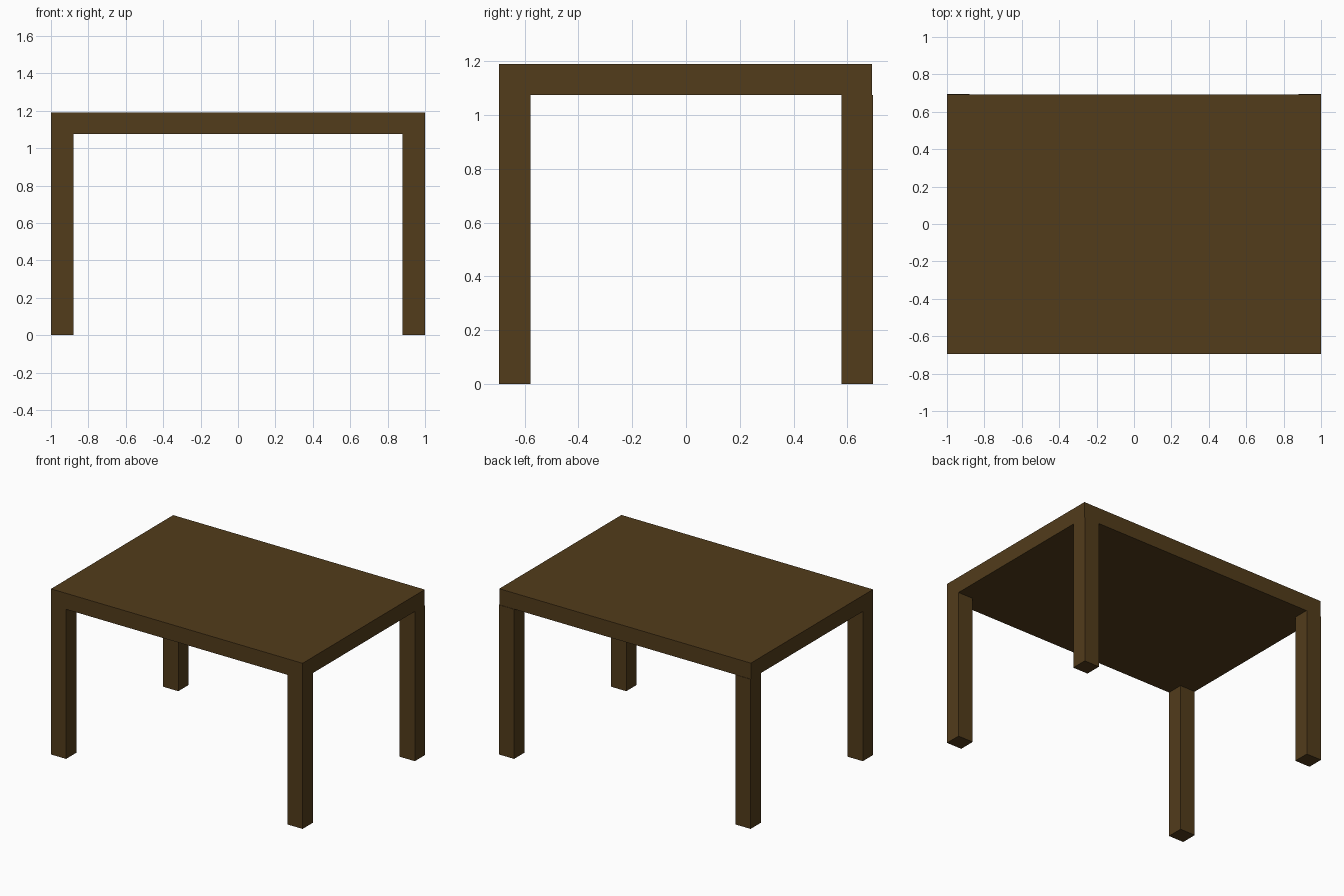
import bpy

if "Cube" in bpy.data.objects:
    bpy.data.objects.remove(bpy.data.objects["Cube"])

HALF_X, HALF_Y = 1.0, 0.695
HEIGHT, UNDERSIDE = 1.19, 1.075
LEG_X, LEG_Y = 0.12, 0.116

wood = bpy.data.materials.new("dark_wood")
wood.diffuse_color = (0.085, 0.045, 0.011, 1.0)
wood.use_nodes = True
wood.node_tree.nodes["Principled BSDF"].inputs["Base Color"].default_value = wood.diffuse_color


def box(name, low, high):
    """Axis-aligned box between two corners."""
    centre = [(a + b) / 2 for a, b in zip(low, high)]
    bpy.ops.mesh.primitive_cube_add(size=1, location=centre)
    obj = bpy.context.object
    obj.name = name
    obj.scale = [b - a for a, b in zip(low, high)]
    bpy.ops.object.transform_apply(location=False, rotation=False, scale=True)
    obj.data.materials.append(wood)
    return obj


# Table top, its back edge a hair inside the rear legs
box("table_top", (-HALF_X, -HALF_Y, UNDERSIDE), (HALF_X, HALF_Y - 0.003, HEIGHT))

# Square legs flush with the corners
for x_name, sx in (("left", -1), ("right", 1)):
    for y_name, sy in (("front", -1), ("back", 1)):
        xs = sorted((sx * HALF_X, sx * (HALF_X - LEG_X)))
        ys = sorted((sy * HALF_Y, sy * (HALF_Y - LEG_Y)))
        box(f"{y_name}_{x_name}_leg", (xs[0], ys[0], 0), (xs[1], ys[1], UNDERSIDE))
